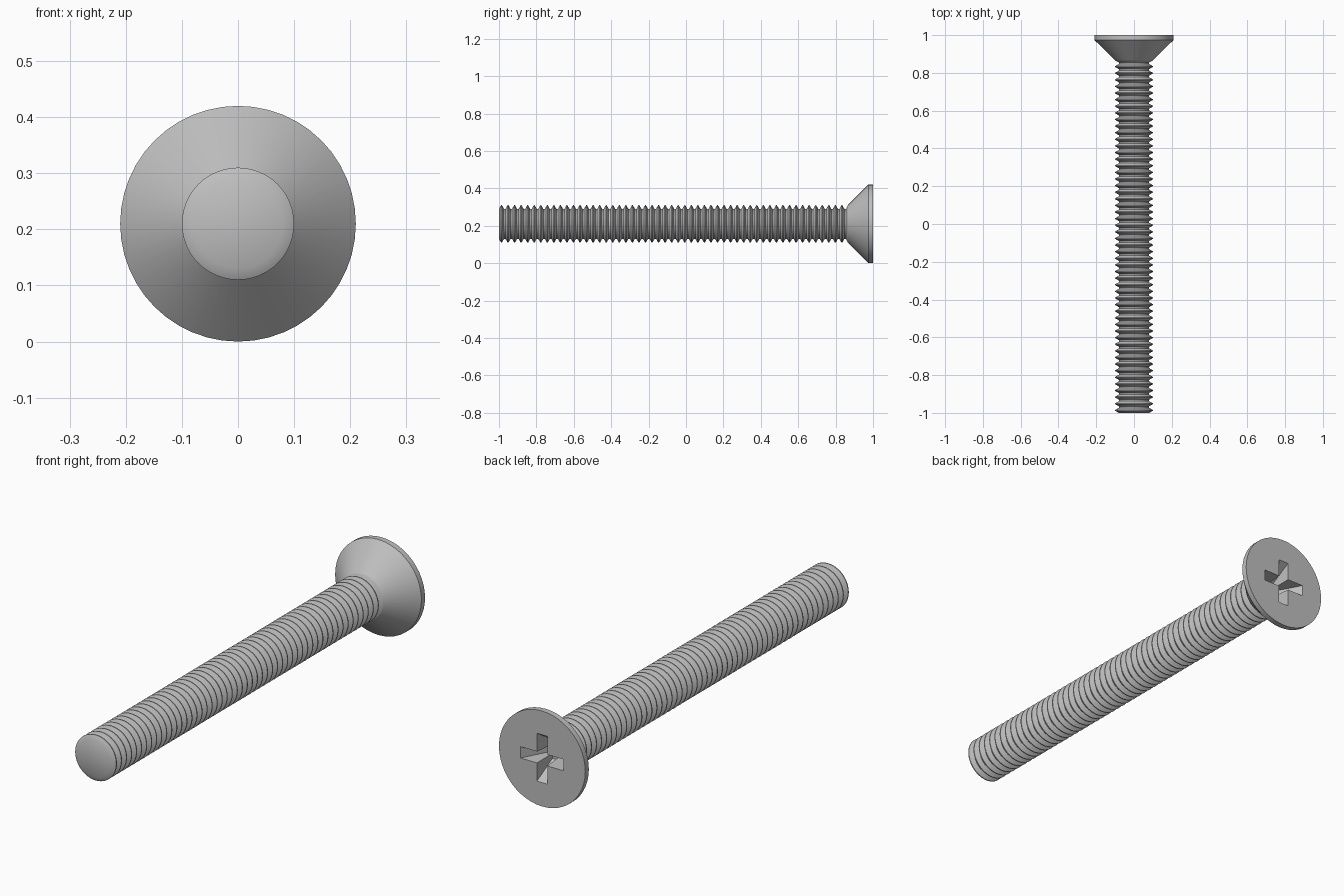
import bpy, bmesh
from math import cos, sin, pi

SEGMENTS = 48
AXIS_Z = 0.21          # height of the screw axis
HEAD_BASE = 0.865      # where the head meets the shank
CORE, CREST = 0.08, 0.10
PITCH = 0.035

cube = bpy.data.objects.get("Cube")
if cube:
    bpy.data.objects.remove(cube, do_unlink=True)

steel = bpy.data.materials.new("grey steel")
steel.use_nodes = True
steel.diffuse_color = (0.52, 0.52, 0.52, 1)
steel.node_tree.nodes["Principled BSDF"].inputs["Base Color"].default_value = steel.diffuse_color


def add_object(name, bm):
    bmesh.ops.recalc_face_normals(bm, faces=bm.faces[:])
    mesh = bpy.data.meshes.new(name)
    bm.to_mesh(mesh)
    bm.free()
    mesh.materials.append(steel)
    obj = bpy.data.objects.new(name, mesh)
    bpy.context.collection.objects.link(obj)
    return obj


def select_only(obj):
    bpy.ops.object.select_all(action='DESELECT')
    obj.select_set(True)
    bpy.context.view_layer.objects.active = obj


def lathe(name, profile):
    """Closed solid turned around the screw axis from (y, radius) pairs."""
    bm = bmesh.new()
    angles = [2 * pi * i / SEGMENTS for i in range(SEGMENTS)]
    rings = [[bm.verts.new((r * cos(a), y, AXIS_Z + r * sin(a))) for a in angles]
             for y, r in profile]
    for low, high in zip(rings, rings[1:]):
        for i in range(SEGMENTS):
            j = (i + 1) % SEGMENTS
            bm.faces.new((low[i], low[j], high[j], high[i]))
    bm.faces.new(rings[0])
    bm.faces.new(rings[-1])
    return add_object(name, bm)


def recess_cutter(name, half_x, half_z):
    """Bar that gets shorter and slightly narrower towards its bottom."""
    bm = bmesh.new()
    bmesh.ops.create_cube(bm, size=2)
    for v in bm.verts:
        deep = v.co.y < 0
        sx, sz = [(h * 0.4 if h > 0.05 else h * 0.8) if deep else h
                  for h in (half_x, half_z)]
        v.co = (v.co.x * sx, 0.9 if deep else 1.0, AXIS_Z + v.co.z * sz)
    # extend past the head face so the cut is clean
    top = [f for f in bm.faces if all(v.co.y > 0.99 for v in f.verts)]
    result = bmesh.ops.extrude_face_region(bm, geom=top)
    for v in [g for g in result["geom"] if isinstance(g, bmesh.types.BMVert)]:
        v.co.y += 0.05
    bmesh.ops.delete(bm, geom=top, context='FACES')
    return add_object(name, bm)


# Threaded shank: one ridge per pitch, then a short plain neck
thread = []
for k in range(int((HEAD_BASE + 1) / PITCH)):
    start = -1 + k * PITCH
    thread += [(start, CORE),
               (start + PITCH * 0.32, CREST),
               (start + PITCH * 0.45, CREST),
               (start + PITCH * 0.77, CORE)]
thread += [(thread[-1][0] + PITCH * 0.23, CORE), (HEAD_BASE, CREST)]
shank = lathe("threaded_shank", thread)

# Countersunk head with a thin straight rim
head = lathe("countersunk_head", [(HEAD_BASE, CREST), (0.975, 0.21), (1.0, 0.21)])

# Cross-shaped driver recess
for name, hx, hz in (("recess_bar_wide", 0.105, 0.025), ("recess_bar_tall", 0.025, 0.105)):
    cutter = recess_cutter(name, hx, hz)
    cutter.hide_render = True
    cut = head.modifiers.new(name, 'BOOLEAN')
    cut.operation = 'DIFFERENCE'
    cut.solver = 'EXACT'
    cut.object = cutter
    select_only(head)
    bpy.ops.object.modifier_apply(modifier=cut.name)
    bpy.data.objects.remove(cutter, do_unlink=True)

for obj in (shank, head):
    select_only(obj)
    bpy.ops.object.shade_smooth_by_angle(angle=pi / 6)
